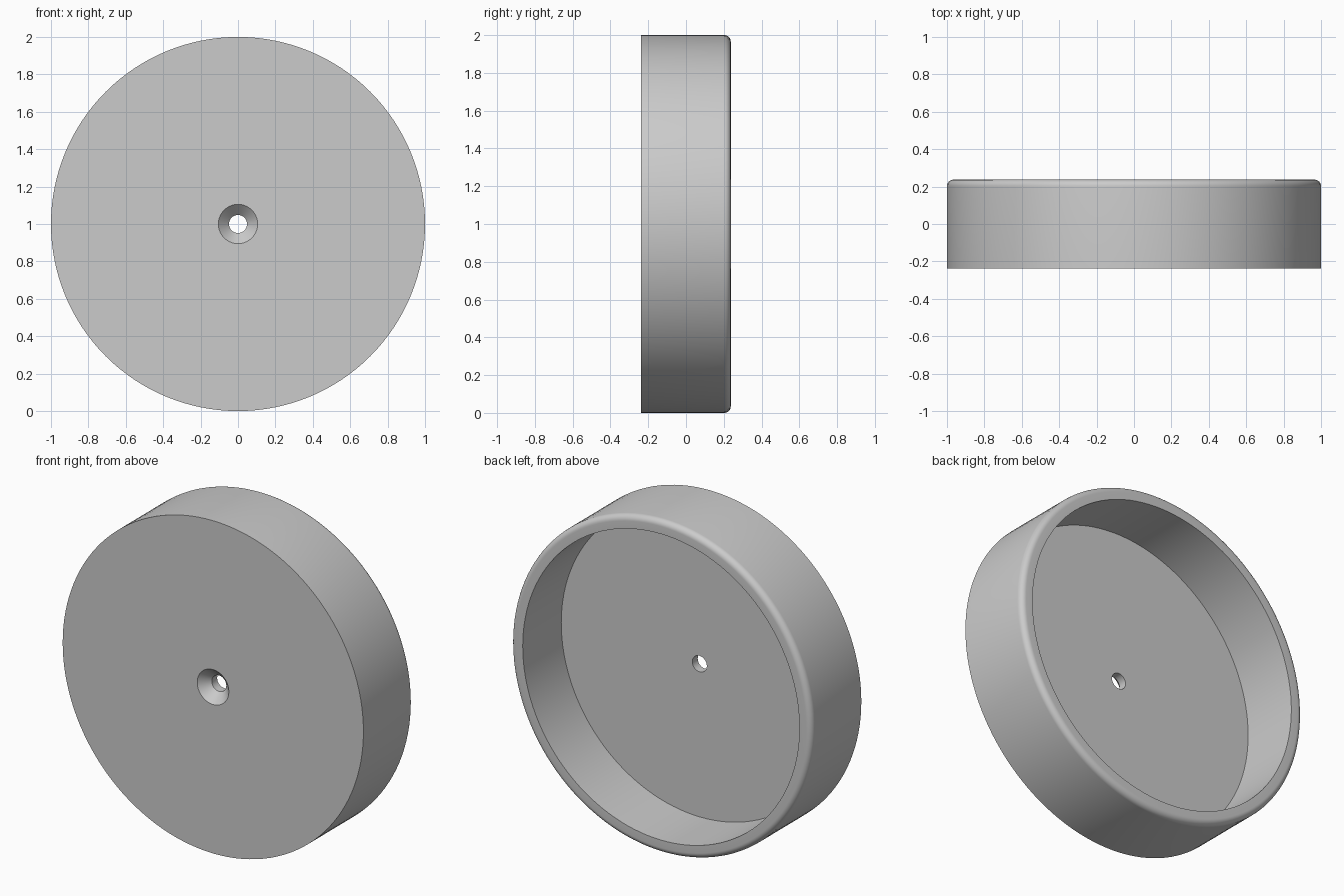
import bpy
import bmesh
import math
from mathutils import Matrix, Vector

if "Cube" in bpy.data.objects:
    bpy.data.objects.remove(bpy.data.objects["Cube"])

SEGMENTS = 128
FRONT, BACK = -0.237, 0.237
FLOOR = -0.129
OUTER, INNER = 1.0, 0.92
HOLE, SINK = 0.048, 0.105
ROUND = 0.035

# Light grey material
grey = bpy.data.materials.new("light grey")
grey.use_nodes = True
colour = (0.6, 0.6, 0.6, 1)
grey.diffuse_color = colour
grey.node_tree.nodes["Principled BSDF"].inputs["Base Color"].default_value = colour

# Cross-section as (radius, y): countersunk face, wall, rounded rim, recess, hole
profile = [(HOLE, FRONT + SINK - HOLE), (SINK, FRONT), (OUTER, FRONT)]
for i in range(9):
    a = math.pi / 2 * i / 8
    profile.append((OUTER - ROUND + ROUND * math.cos(a),
                    BACK - ROUND + ROUND * math.sin(a)))
profile += [(INNER, BACK), (INNER, FLOOR), (HOLE, FLOOR)]

# Sweep the section around the y axis, closing the loop through the hole
bm = bmesh.new()
rings = []
for s in range(SEGMENTS):
    turn = Matrix.Rotation(math.tau * s / SEGMENTS, 3, 'Y')
    rings.append([bm.verts.new(turn @ Vector((r, y, 0)) + Vector((0, 0, 1)))
                  for r, y in profile])
for s, ring in enumerate(rings):
    after = rings[(s + 1) % SEGMENTS]
    for i in range(len(profile)):
        j = (i + 1) % len(profile)
        bm.faces.new((ring[i], ring[j], after[j], after[i]))
bmesh.ops.recalc_face_normals(bm, faces=bm.faces)

mesh = bpy.data.meshes.new("round_cap")
bm.to_mesh(mesh)
bm.free()
mesh.materials.append(grey)
cap = bpy.data.objects.new("round_cap", mesh)
bpy.context.collection.objects.link(cap)

# Smooth curved walls, crisp edges
bpy.ops.object.select_all(action='DESELECT')
cap.select_set(True)
bpy.context.view_layer.objects.active = cap
bpy.ops.object.shade_smooth_by_angle(angle=math.radians(30))
